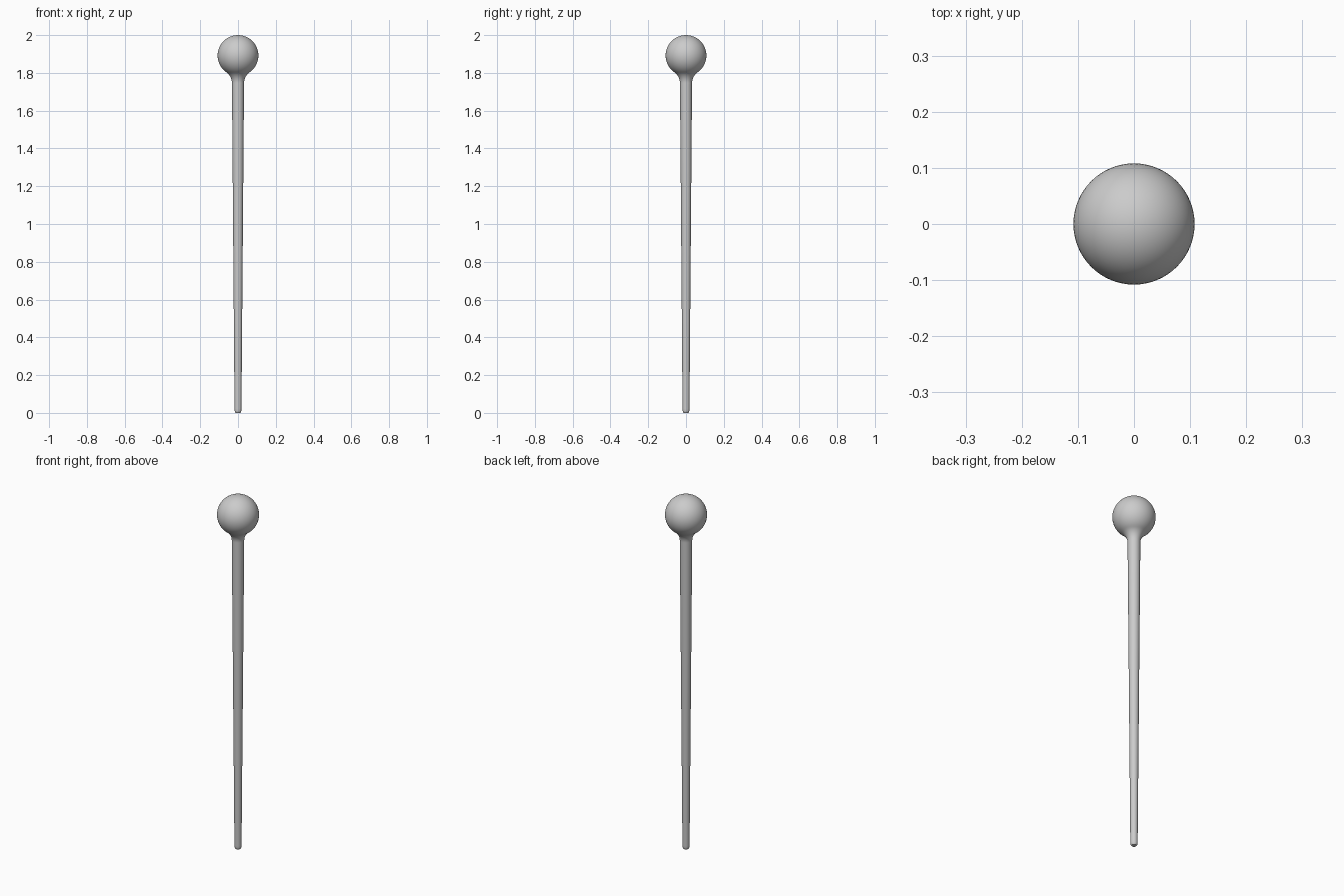
import bpy, bmesh, math

if "Cube" in bpy.data.objects:
    bpy.data.objects.remove(bpy.data.objects["Cube"])

BALL_R, BALL_Z = 0.108, 1.892
NECK_R, FILLET = 0.032, 0.07
SIDES = 64

# Half profile: rounded tip, tapered shaft, fillet neck, ball
profile = [(0, 0), (0.013, 0), (0.016, 0.004), (0.0178, 0.011), (0.0183, 0.022)]

# Fillet arc tangent to both the shaft and the ball
fx = NECK_R + FILLET
fz = BALL_Z - math.sqrt((BALL_R + FILLET) ** 2 - fx ** 2)
end = math.atan2(BALL_Z - fz, fx)
for i in range(11):
    a = end * i / 10
    profile.append((fx - FILLET * math.cos(a), fz + FILLET * math.sin(a)))

# Ball arc from the fillet up to the pole
for i in range(1, 33):
    a = -end + (math.pi / 2 + end) * i / 32
    profile.append((BALL_R * math.cos(a) if i < 32 else 0, BALL_Z + BALL_R * math.sin(a)))

# Lathe the profile around z
bm = bmesh.new()
verts = [bm.verts.new((r, 0, z)) for r, z in profile]
edges = [bm.edges.new(pair) for pair in zip(verts, verts[1:])]
bmesh.ops.spin(bm, geom=verts + edges, cent=(0, 0, 0), axis=(0, 0, 1),
               angle=math.tau, steps=SIDES, use_merge=True)
bmesh.ops.remove_doubles(bm, verts=bm.verts, dist=1e-5)
bmesh.ops.recalc_face_normals(bm, faces=bm.faces)
mesh = bpy.data.meshes.new("ball_topped_rod")
bm.to_mesh(mesh)
bm.free()

rod = bpy.data.objects.new("ball_topped_rod", mesh)
bpy.context.collection.objects.link(rod)
bpy.context.view_layer.objects.active = rod
rod.select_set(True)
bpy.ops.object.shade_smooth_by_angle(angle=math.radians(40))
